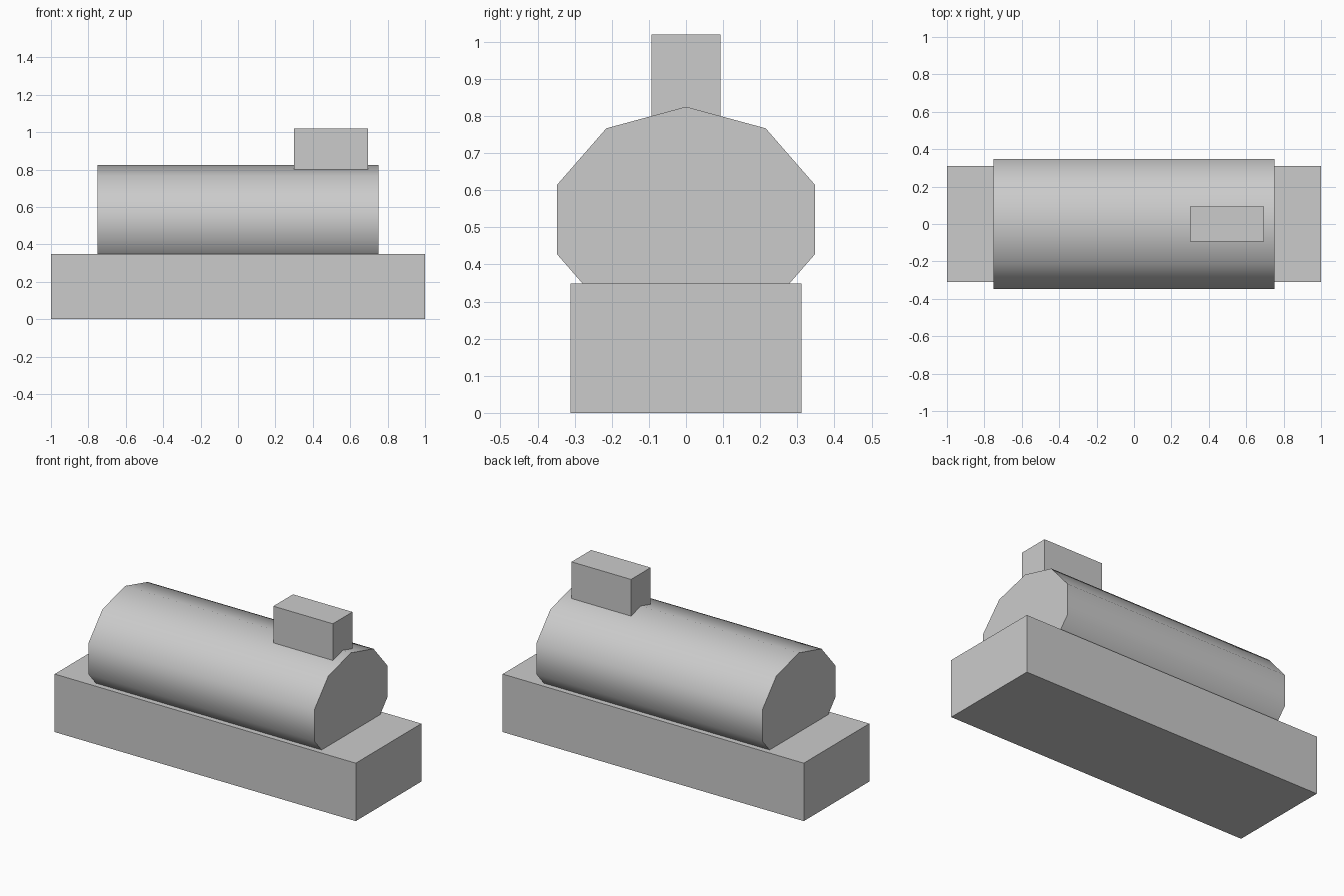
import bpy, bmesh, math

if "Cube" in bpy.data.objects:
    bpy.data.objects.remove(bpy.data.objects["Cube"])


def finish(name, bm):
    bmesh.ops.recalc_face_normals(bm, faces=bm.faces)
    mesh = bpy.data.meshes.new(name)
    bm.to_mesh(mesh)
    bm.free()
    obj = bpy.data.objects.new(name, mesh)
    bpy.context.collection.objects.link(obj)
    return obj


def box(name, x0, x1, y0, y1, z0, z1):
    bm = bmesh.new()
    bmesh.ops.create_cube(bm, size=1)
    for v in bm.verts:
        v.co = (x1 if v.co.x > 0 else x0,
                y1 if v.co.y > 0 else y0,
                z1 if v.co.z > 0 else z0)
    return finish(name, bm)


def prism(name, x0, x1, ry, rz, cz, sides):
    # Elliptical polygon extruded along x, one vertex pointing up
    bm = bmesh.new()
    ring = []
    for i in range(sides):
        a = 2 * math.pi * i / sides
        ring.append(bm.verts.new((x0, ry * math.sin(a), cz + rz * math.cos(a))))
    face = bm.faces.new(ring)
    ext = bmesh.ops.extrude_face_region(bm, geom=[face], use_keep_orig=True)
    for v in ext["geom"]:
        if isinstance(v, bmesh.types.BMVert):
            v.co.x = x1
    return finish(name, bm)


# Rectangular plinth
box("base", -1, 1, -0.311, 0.311, 0, 0.348)

# Ten-sided drum sunk into the base, smooth along its sides
drum = prism("drum", -0.75, 0.75, 0.365, 0.304, 0.521, 10)
bpy.ops.object.select_all(action="DESELECT")
drum.select_set(True)
bpy.context.view_layer.objects.active = drum
bpy.ops.object.shade_smooth_by_angle(angle=math.radians(60))

# Small block on top, its foot sunk into the drum
box("top_block", 0.3, 0.695, -0.093, 0.093, 0.7, 1.02)
